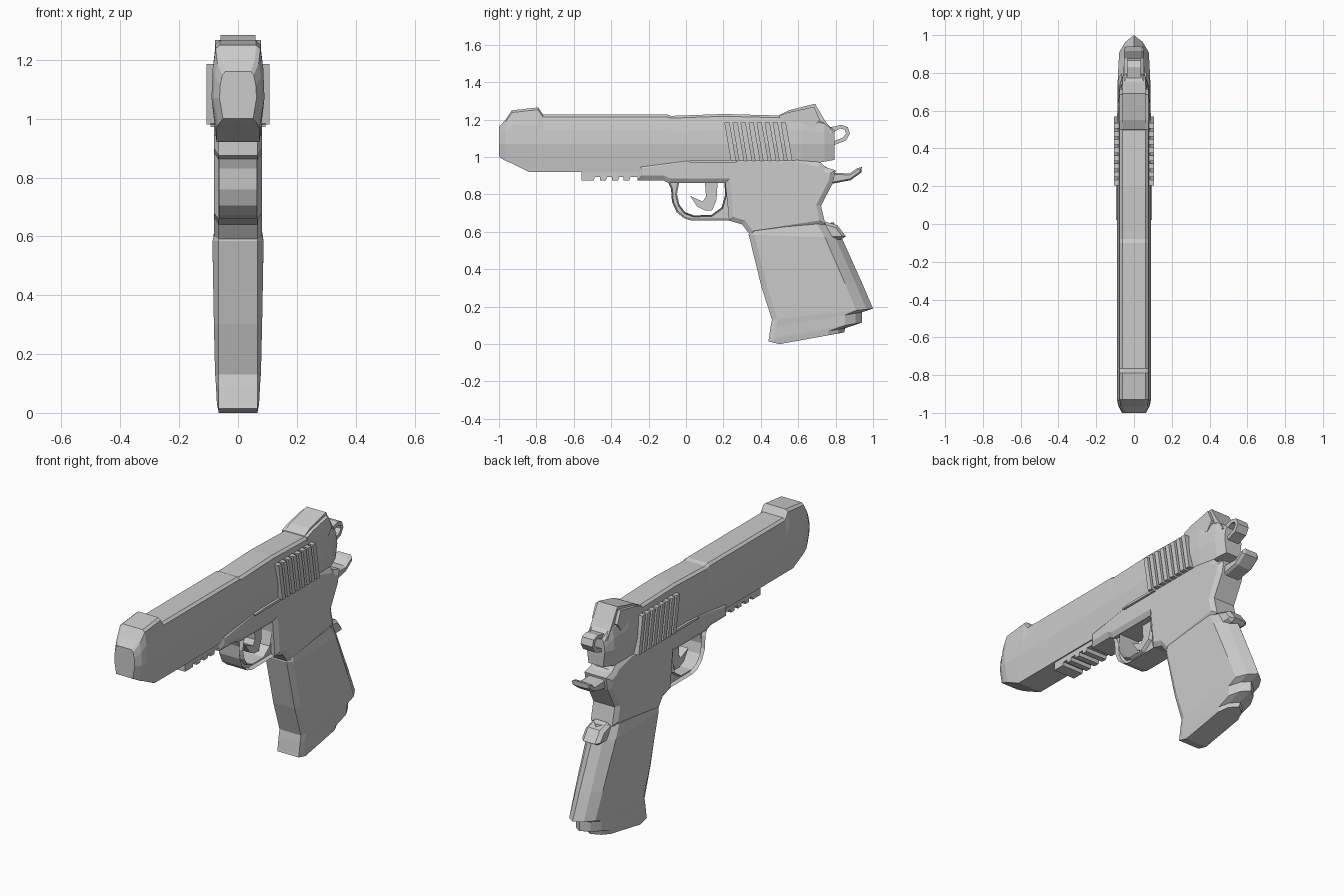
import bpy, bmesh


def finish(name, bm):
    bmesh.ops.recalc_face_normals(bm, faces=bm.faces)
    me = bpy.data.meshes.new(name)
    bm.to_mesh(me)
    bm.free()
    ob = bpy.data.objects.new(name, me)
    bpy.context.collection.objects.link(ob)
    return ob


def prism(name, pts, w, inset=0.0, rim=None):
    """Side profile (y, z) extruded across x; optional chamfered rim."""
    bm = bmesh.new()
    rim = w if rim is None else rim
    left = [bm.verts.new((-rim, y, z)) for y, z in pts]
    right = [bm.verts.new((rim, y, z)) for y, z in pts]
    caps = [bm.faces.new(left), bm.faces.new(right[::-1])]
    n = len(pts)
    for i in range(n):
        j = (i + 1) % n
        bm.faces.new((left[i], right[i], right[j], left[j]))
    bmesh.ops.recalc_face_normals(bm, faces=bm.faces)
    if inset:
        bmesh.ops.inset_region(bm, faces=caps, thickness=inset, use_even_offset=True)
        for f in caps:
            for v in f.verts:
                v.co.x = w if v.co.x > 0 else -w
    return finish(name, bm)


def loft(name, rings):
    """Bridge equal-length closed rings and cap the ends."""
    bm = bmesh.new()
    rows = [[bm.verts.new(p) for p in r] for r in rings]
    n = len(rows[0])
    for a, b in zip(rows, rows[1:]):
        for i in range(n):
            j = (i + 1) % n
            bm.faces.new((a[i], a[j], b[j], b[i]))
    bm.faces.new(rows[0])
    bm.faces.new(rows[-1])
    return finish(name, bm)


def mirrored(half):
    """Close a half section (x > 0) with its mirror image."""
    return half + [(-x, y, z) for x, y, z in reversed(half) if x > 0]


# Slide with nose, front sight and tapered rear: (y, bottom, top, width scale)
slide = []
for y, zb, zt, s in [(-1.0, 1.0, 1.16, .7), (-.965, .98, 1.2, .92), (-.93, .965, 1.25, 1),
                     (-.84, .92, 1.26, 1), (-.79, .92, 1.265, 1), (-.765, .92, 1.227, 1),
                     (-.1, .92, 1.227, 1), (-.08, .92, 1.22, 1), (.2, .92, 1.23, 1),
                     (.5, .93, 1.222, 1), (.62, .955, 1.22, .98), (.74, .975, 1.19, .85),
                     (.795, .985, 1.14, .62)]:
    slide.append(mirrored([(.073 * s, y, zb), (.09 * s, y, 1.07), (.086 * s, y, zb + .72 * (zt - zb)),
                           (.076 * s, y, zt - .012), (.062 * s, y, zt)]))
loft("slide", slide)

# Rear sight
prism("rear_sight", [(.49, 1.2), (.5, 1.225), (.55, 1.25), (.69, 1.285), (.74, 1.2),
                     (.785, 1.13), (.7, 1.1)], .06, .0)
prism("rear_sight_base", [(.5, 1.19), (.5, 1.222), (.55, 1.24), (.685, 1.268), (.715, 1.2),
                          (.68, 1.15)], .078)

# Slanted grip serrations
for i in range(8):
    y = .205 + .043 * i
    prism("serration_%d" % (i + 1), [(y, 1.185), (y + .028, 1.185), (y + .063, .98), (y + .035, .98)], .107)

# Slide stop lever
prism("slide_stop", [(.02, .98), (.1, .985), (.27, .985), (.27, .972), (.02, .972)], .094)

# Frame behind the trigger
prism("frame", [(-.26, .96), (-.26, .875), (-.12, .875), (-.09, .86), (.21, .86), (.225, .72),
                (.23, .66), (.3, .64), (.345, .58), (.745, .64), (.722, .74), (.785, .86), (.8, .93),
                (.745, .945), (.72, .97), (.6, 1.0), (0, 1.0)], .082, .025, .066)

# Accessory rail and its teeth
prism("rail_base", [(-.56, .94), (-.56, .893), (-.25, .893), (-.25, .94)], .066)
for i, (a, b) in enumerate([(-.56, -.485), (-.46, -.42), (-.395, -.355), (-.335, -.295)]):
    prism("rail_tooth_%d" % (i + 1), [(a, .9), (a, .875), (b - .008, .875), (b, .9)], .066)

# Trigger guard and trigger
prism("trigger_guard", [(-.1, .875), (-.08, .83), (-.075, .76), (-.05, .705), (-.01, .672), (.03, .66),
                        (.25, .66), (.25, .86), (.205, .86), (.21, .80), (.19, .73), (.135, .69),
                        (.04, .688), (-.005, .705), (-.035, .745), (-.048, .8), (-.035, .875)],
      .045, .008, .064)
prism("trigger", [(.1, .88), (.107, .79), (.09, .762), (.022, .792), (.06, .735), (.1, .715),
                  (.14, .715), (.163, .77), (.17, .88)], .03)

# Grip with rounded backstrap: (front y, front z, back y, back z, half width)
grip = []
for yf, zf, yb, zb, w in [(.5, 0, .845, .062, .066), (.44, .015, .852, .085, .07),
                          (.443, .03, .94, .115, .072), (.452, .09, .94, .17, .075),
                          (.46, .13, 1.0, .19, .078), (.405, .3, .94, .33, .082),
                          (.335, .585, .832, .57, .087), (.34, .61, .79, .65, .078)]:
    half = [(.066, yf, 0), (w, yf + .03, 0), (w, yb - .09, 0), (.045, yb - .035, 0), (0, yb, 0)]
    grip.append(mirrored([(x, y, zf + (zb - zf) * (y - yf) / (yb - yf)) for x, y, z in half]))
loft("grip", grip)

# Backstrap pad, tang and hammer loop
prism("backstrap_pad", [(.7, .64), (.745, .655), (.81, .635), (.855, .575), (.83, .56), (.76, .56)],
      .056, .015, .036)
prism("tang", [(.6, .96), (.745, .95), (.8, .915), (.875, .912), (.915, .94), (.94, .947), (.938, .918),
               (.88, .876), (.785, .858), (.6, .85)], .052, .008, .038)
prism("hammer", [(.72, 1.15), (.8, 1.165), (.83, 1.172), (.865, 1.16), (.877, 1.125), (.855, 1.088),
                 (.78, 1.06), (.72, 1.06), (.72, 1.09), (.78, 1.08), (.838, 1.104), (.855, 1.125),
                 (.85, 1.146), (.825, 1.152), (.79, 1.135), (.72, 1.12)], .036)
